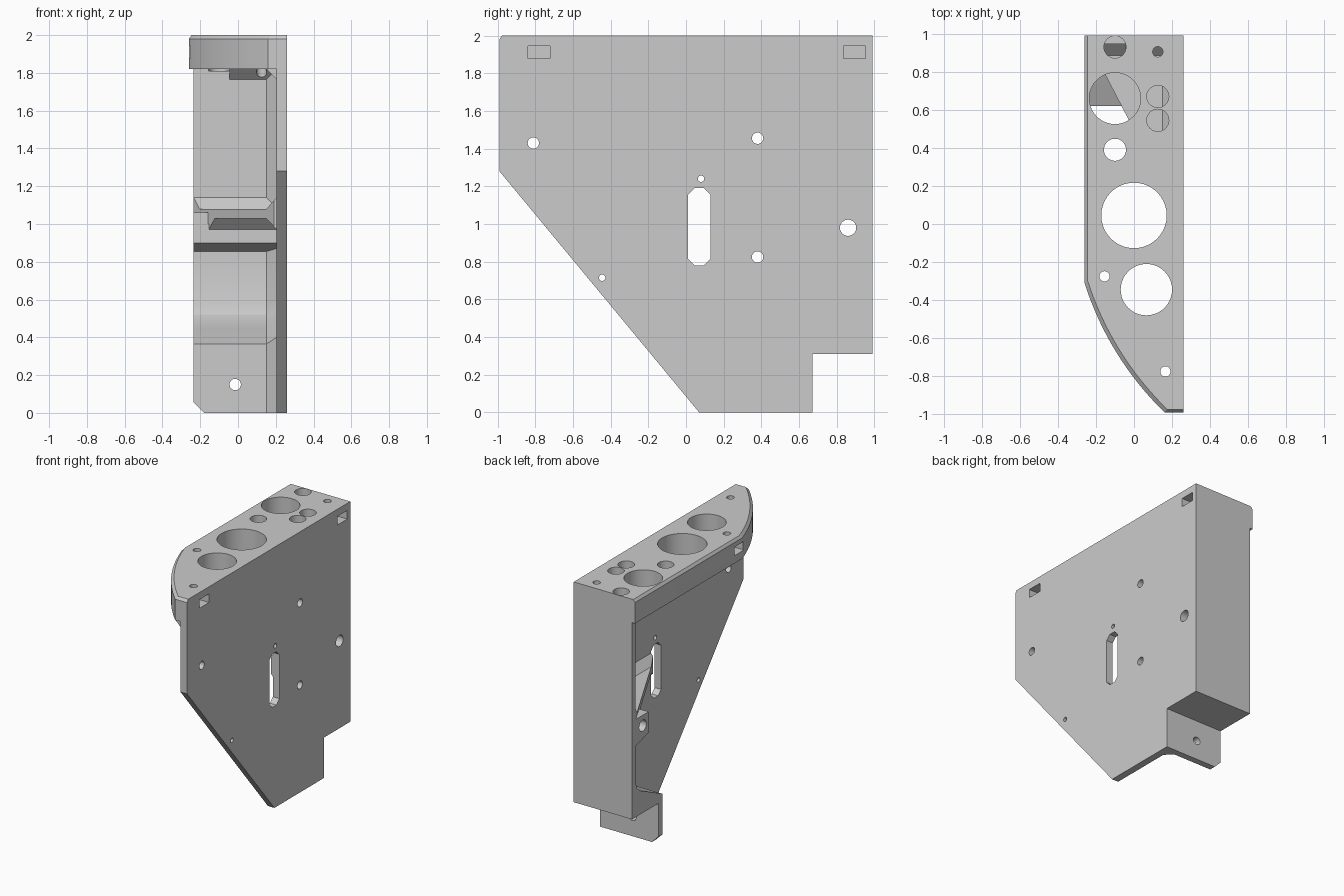
import bpy, bmesh, math

if "Cube" in bpy.data.objects:
    bpy.data.objects.remove(bpy.data.objects["Cube"])

grey = bpy.data.materials.new("plain_grey")
grey.use_nodes = True
tone = (0.6, 0.6, 0.6, 1)
grey.diffuse_color = tone
grey.node_tree.nodes["Principled BSDF"].inputs["Base Color"].default_value = tone


def loft(name, sections):
    """Solid through matching rings of 3D points, capped at both ends."""
    bm = bmesh.new()
    rings = [[bm.verts.new(p) for p in s] for s in sections]
    n = len(rings[0])
    bm.faces.new(rings[0])
    bm.faces.new(rings[-1])
    for a, b in zip(rings, rings[1:]):
        for i in range(n):
            j = (i + 1) % n
            bm.faces.new((a[i], a[j], b[j], b[i]))
    bmesh.ops.recalc_face_normals(bm, faces=bm.faces)
    mesh = bpy.data.meshes.new(name)
    bm.to_mesh(mesh)
    bm.free()
    mesh.materials.append(grey)
    obj = bpy.data.objects.new(name, mesh)
    bpy.context.scene.collection.objects.link(obj)
    return obj


def place(points, axis, t):
    k = "xyz".index(axis)
    return [(*p[:k], t, *p[k:]) for p in points]


def prism(name, points, axis, start, end):
    return loft(name, [place(points, axis, start), place(points, axis, end)])


def circle(u, v, r, n=40):
    return [(u + r * math.cos(math.tau * i / n), v + r * math.sin(math.tau * i / n))
            for i in range(n)]


def rect(u, v, w, h):
    return [(u - w, v - h), (u + w, v - h), (u + w, v + h), (u - w, v + h)]


def combine(target, tools, operation):
    """Bake boolean steps into the target and remove the tools."""
    for tool in tools:
        tool.hide_render = True
        mod = target.modifiers.new(operation, "BOOLEAN")
        mod.operation, mod.solver, mod.object = operation, "EXACT", tool
        baked = bpy.data.meshes.new_from_object(
            target.evaluated_get(bpy.context.evaluated_depsgraph_get()))
        target.modifiers.clear()
        target.data = baked
        bpy.data.objects.remove(tool)


BACK, INNER, PLATE = 0.99, 0.945, 0.205

# Side plate
bracket = prism("wall_bracket", [
    (-.99, 1.98), (-.99, 1.28), (.07, 0), (.67, 0), (.67, .31),
    (BACK, .31), (BACK, 2), (-.97, 2)], "x", PLATE, .26)

# Top slab with a curved front corner and a bevelled rim
curve = []
for i in range(17):
    t = i / 16
    a, b, c = (1 - t) ** 2, 2 * t * (1 - t), t * t
    curve.append((-.26 * a - .135 * b + .16 * c, -.31 * a - .70 * b - .99 * c))
outline = [(.26, BACK), (-.26, BACK)] + curve + [(.26, -.99)]
rim = [(x + (.015 if x < .2 else 0), y + (.015 if y < 0 else 0)) for x, y in outline]
slab = loft("top_slab", [place(outline, "z", 1.82), place(outline, "z", 1.98),
                         place(rim, "z", 2)])

# Back wall, sloped floor and foot, flared where they meet the plate
outer = [(BACK, 1.9), (BACK, .31), (.67, .31), (.67, 0)]
inside = [(.62, 0), (.62, .365), (.80, .45), (.88, .485), (.925, .52),
          (INNER, .57), (INNER, 1.9)]
flare = [(.565, 0), (.565, .40), (.75, .485), (.825, .52), (.87, .56),
         (.89, .61), (.89, 1.9)]
wall = loft("back_wall", [place(outer + inside, "x", -.235),
                          place(outer + inside, "x", .15),
                          place(outer + flare, "x", PLATE),
                          place(outer + flare, "x", .23)])
combine(wall, [prism("corner_cut", [(-.3, -.1), (-.08, -.1), (-.3, .12)], "y", .5, .8)],
        "DIFFERENCE")

# Sloped joints below the slab
plate_joint = prism("plate_joint", [(.15, 1.84), (.15, 1.82), (PLATE, 1.765),
                                    (.23, 1.765), (.23, 1.84)], "y", -.98, .96)
wall_joint = prism("wall_joint", [(.96, 1.765), (INNER, 1.765), (.89, 1.82),
                                  (.89, 1.84), (.96, 1.84)], "x", -.045, .23)

# Triangular gusset with sloped joints to plate and wall
gusset = prism("gusset", [(-.3, 1.03), (.15, 1.03), (PLATE, .97), (.23, .97), (.23, 1.14),
                          (PLATE, 1.14), (.15, 1.08), (-.3, 1.08)], "y", 0, .96)
gusset_joint = prism("gusset_joint", [(.96, 1.14), (INNER, 1.14), (.885, 1.08), (.885, 1.05),
                                      (.73, 1.03), (.79, .97), (.96, .97)], "x", -.29, .23)
combine(gusset, [gusset_joint], "UNION")
combine(gusset, [prism("triangle", [(-.235, .96), (-.235, INNER), (PLATE, .1), (.225, .1),
                                    (.225, .96)], "z", .8, 1.3)], "INTERSECT")

# Cross bar with a raised end
bar = prism("cross_bar", [(.96, .85), (.79, .9), (.79, 1), (.96, 1)], "x", -.235, .23)
bar_end = prism("bar_end", [(.96, .9), (.79, .95), (.79, 1.06), (.96, 1.06)],
                "x", -.235, -.16)

combine(bracket, [slab, wall, plate_joint, wall_joint, gusset, bar, bar_end], "UNION")

# Holes down through the slab
cuts = []
for x, y, r, bottom in [(-.1, .93, .058, 1.81), (.125, .905, .027, 1.7),
                        (-.1, .66, .135, 1.7), (.125, .67, .058, 1.7),
                        (.125, .545, .058, 1.7), (-.1, .39, .058, 1.7),
                        (0, .045, .172, 1.7), (.065, -.345, .135, 1.7),
                        (-.155, -.275, .027, 1.7), (.165, -.775, .027, 1.7)]:
    cuts.append(prism("slab_hole", circle(x, y, r), "z", bottom, 2.1))

# Holes across the plate, the long one also through the bar
for y, z, r, start in [(-.81, 1.43, .03, .1), (.38, 1.455, .03, .1), (.38, .825, .03, .1),
                       (.86, .98, .043, -.4), (.08, 1.24, .017, .1),
                       (-.445, .715, .017, .1)]:
    cuts.append(prism("plate_hole", circle(y, z, r), "x", start, .4))

# Plate slot with clipped corners
slot = [(.07 + sy * dy, .985 + sz * dz)
        for sy, sz, steps in [(1, 1, 1), (-1, 1, -1), (-1, -1, 1), (1, -1, -1)]
        for dy, dz in [(.06, .17), (.025, .205)][::steps]]
cuts.append(prism("plate_slot", slot, "x", .1, .4))

# Foot hole and nut pockets
cuts.append(prism("foot_hole", circle(-.015, .15, .03), "y", .5, .8))
for y, start, end in [(-.78, .11, .4), (.895, .07, .4), (-.275, -.4, -.1)]:
    cuts.append(prism("nut_pocket", rect(y, 1.912, .058, .033), "x", start, end))
combine(bracket, cuts, "DIFFERENCE")

bpy.ops.object.select_all(action="DESELECT")
bracket.select_set(True)
bpy.context.view_layer.objects.active = bracket
bpy.ops.object.shade_smooth_by_angle(angle=math.radians(25))
